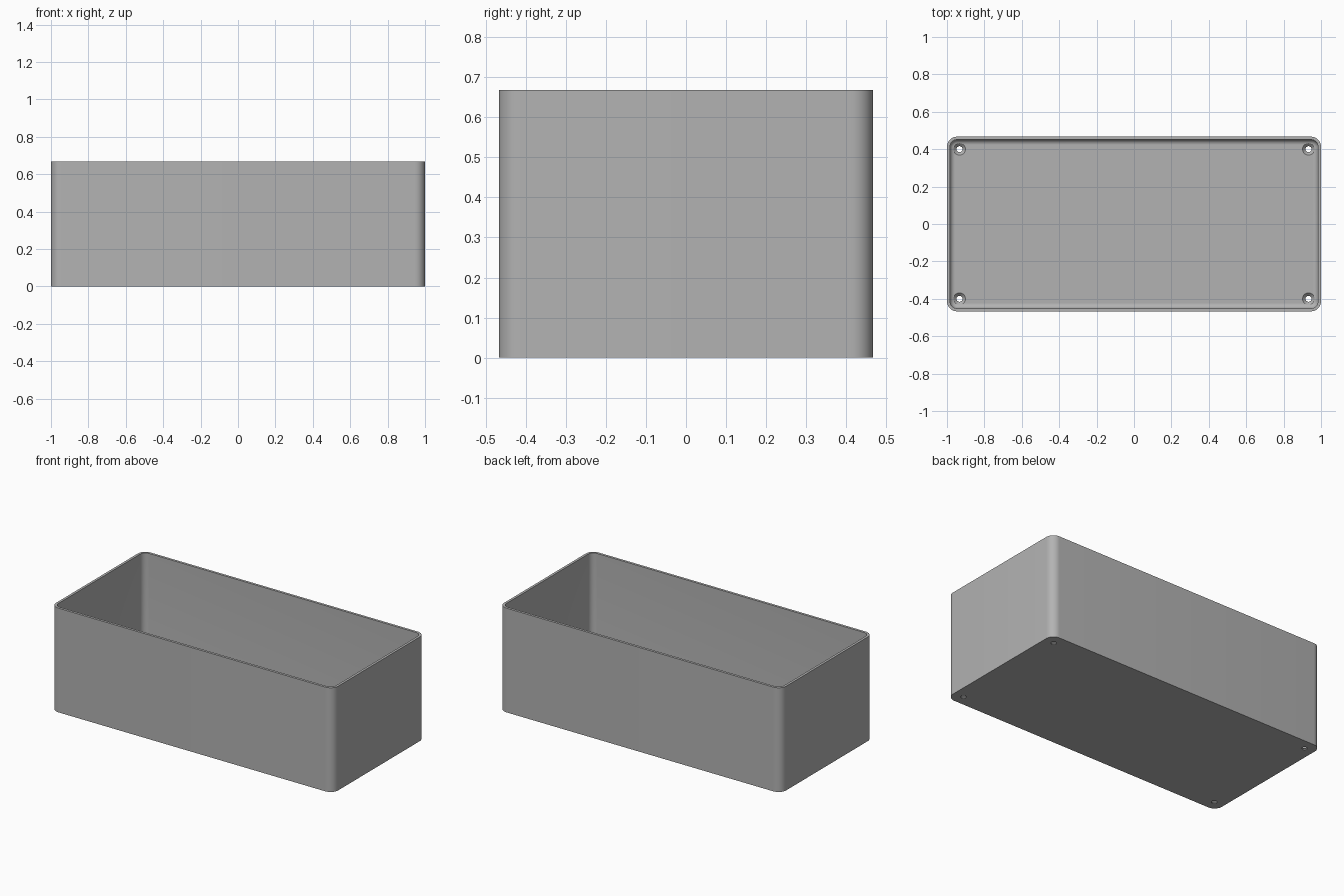
import bpy, bmesh
from math import sin, cos, pi, radians

cube = bpy.data.objects.get("Cube")
if cube:
    bpy.data.objects.remove(cube)

HX, HY, H = 1.0, 0.467, 0.668      # half length, half width, height
RADIUS, WALL, FLOOR, FILLET = 0.054, 0.016, 0.022, 0.027
HOLE_X, HOLE_Y = 0.933, 0.4

grey = bpy.data.materials.new("plain grey")
grey.use_nodes = True
colour = (0.45, 0.45, 0.45, 1)
grey.diffuse_color = colour
grey.node_tree.nodes["Principled BSDF"].inputs["Base Color"].default_value = colour


def rounded_ring(bm, inset, z, steps=10):
    """Rounded rectangle of vertices, inset from the outer wall."""
    r = RADIUS - inset
    ring = []
    for i, (sx, sy) in enumerate([(1, 1), (-1, 1), (-1, -1), (1, -1)]):
        for k in range(steps + 1):
            a = (i + k / steps) * pi / 2
            ring.append(bm.verts.new((sx * (HX - RADIUS) + r * cos(a),
                                      sy * (HY - RADIUS) + r * sin(a), z)))
    return ring


def circle_ring(bm, x, y, r, z, steps=32):
    return [bm.verts.new((x + r * cos(2 * pi * k / steps),
                          y + r * sin(2 * pi * k / steps), z)) for k in range(steps)]


def loft(bm, rings):
    """Closed solid through the rings, capped at both ends."""
    for a, b in zip(rings, rings[1:]):
        for i in range(len(a)):
            j = (i + 1) % len(a)
            bm.faces.new((a[i], a[j], b[j], b[i]))
    bm.faces.new(rings[0])
    bm.faces.new(rings[-1])
    bmesh.ops.recalc_face_normals(bm, faces=bm.faces)


def make_object(name, bm):
    mesh = bpy.data.meshes.new(name)
    bm.to_mesh(mesh)
    bm.free()
    obj = bpy.data.objects.new(name, mesh)
    bpy.context.collection.objects.link(obj)
    return obj


# Box body: outer wall, rim, inner wall, then a filleted floor
bm = bmesh.new()
profile = [(0, 0), (0, H), (WALL, H)]
for k in range(9):
    a = k / 8 * pi / 2
    profile.append((WALL + FILLET * (1 - cos(a)), FLOOR + FILLET * (1 - sin(a))))
loft(bm, [rounded_ring(bm, inset, z) for inset, z in profile])
box = make_object("open_box", bm)
box.data.materials.append(grey)

# Countersunk screw holes in the floor corners
bm = bmesh.new()
for sx in (-1, 1):
    for sy in (-1, 1):
        part = bmesh.new()
        loft(part, [circle_ring(part, sx * HOLE_X, sy * HOLE_Y, r, z)
                    for r, z in [(0.016, -0.05), (0.016, 0.006),
                                 (0.032, FLOOR), (0.032, FLOOR + 0.03)]])
        temp = bpy.data.meshes.new("hole")
        part.to_mesh(temp)
        part.free()
        bm.from_mesh(temp)
        bpy.data.meshes.remove(temp)
cutter = make_object("screw_hole_cutter", bm)
cutter.data.materials.append(grey)

bpy.ops.object.select_all(action='DESELECT')
box.select_set(True)
bpy.context.view_layer.objects.active = box
cut = box.modifiers.new("screw_holes", 'BOOLEAN')
cut.object = cutter
cut.operation = 'DIFFERENCE'
cut.solver = 'EXACT'
bpy.ops.object.modifier_apply(modifier=cut.name)
bpy.data.objects.remove(cutter)
bpy.ops.object.shade_smooth_by_angle(angle=radians(30))
